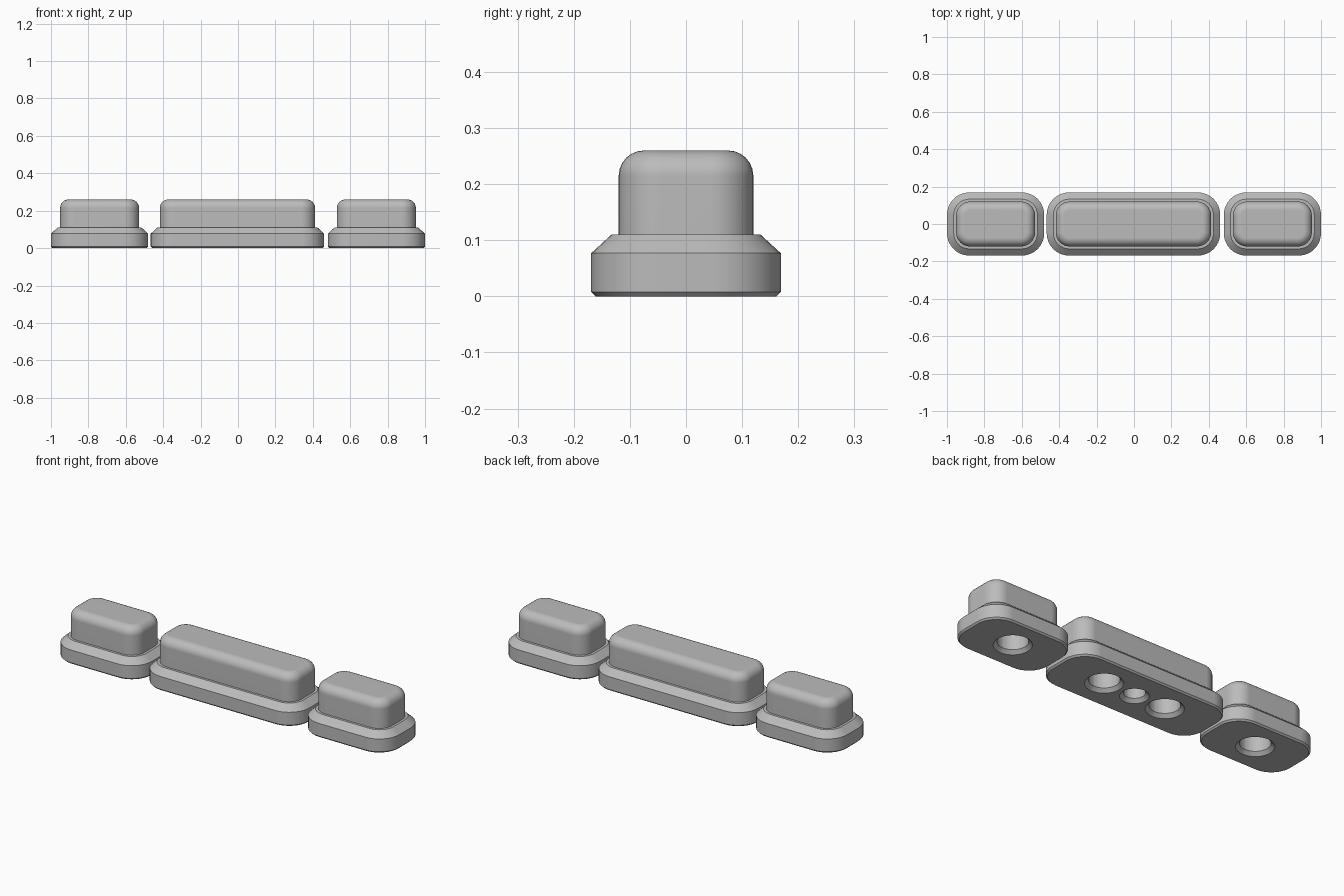
import bpy, bmesh
from math import sin, cos, pi

cube = bpy.data.objects.get("Cube")
if cube:
    bpy.data.objects.remove(cube, do_unlink=True)

grey = bpy.data.materials.new("rubber grey")
grey.use_nodes = True
grey.diffuse_color = (0.5, 0.5, 0.5, 1)
grey.node_tree.nodes["Principled BSDF"].inputs["Base Color"].default_value = (0.5, 0.5, 0.5, 1)

HALF_DEPTH, BASE_RADIUS = 0.169, 0.12
CAP_INSET, CAP_RADIUS, CAP_TOP, ROUND = 0.049, 0.075, 0.26, 0.045


def ring(bm, cx, hx, hy, radius, z, steps=8):
    """Rounded rectangle of vertices at height z."""
    verts = []
    for quarter, (sx, sy) in enumerate([(1, 1), (-1, 1), (-1, -1), (1, -1)]):
        for i in range(steps + 1):
            a = (quarter + i / steps) * pi / 2
            verts.append(bm.verts.new((cx + sx * (hx - radius) + radius * cos(a),
                                       sy * (hy - radius) + radius * sin(a), z)))
    return verts


def loft(bm, rings):
    """Skin stacked rings and close both ends."""
    for low, high in zip(rings, rings[1:]):
        n = len(low)
        for i in range(n):
            j = (i + 1) % n
            bm.faces.new((low[i], low[j], high[j], high[i]))
    bm.faces.new(rings[0][::-1])
    bm.faces.new(rings[-1])


def make_object(name, bm):
    mesh = bpy.data.meshes.new(name)
    bm.to_mesh(mesh)
    bm.free()
    obj = bpy.data.objects.new(name, mesh)
    bpy.context.collection.objects.link(obj)
    mesh.materials.append(grey)
    return obj


def make_pad(name, cx, half_width, holes):
    # Flanged base: (inset, height) steps from the underside to the ledge
    bm = bmesh.new()
    rings = [ring(bm, cx, half_width - s, HALF_DEPTH - s, BASE_RADIUS - s, z)
             for s, z in [(0.008, 0), (0, 0.008), (0, 0.077), (0.036, 0.11)]]
    # Raised button with a rounded top edge
    steps = 6
    profile = [(0, 0.11)] + [(ROUND * (1 - cos(i * pi / 2 / steps)),
                             CAP_TOP - ROUND * (1 - sin(i * pi / 2 / steps)))
                            for i in range(steps + 1)]
    rings += [ring(bm, cx, half_width - CAP_INSET - s, HALF_DEPTH - CAP_INSET - s,
                   CAP_RADIUS - s, z) for s, z in profile]
    loft(bm, rings)
    pad = make_object(name, bm)

    # Chamfered blind holes in the underside
    bm = bmesh.new()
    for offset, radius, depth in holes:
        rims = [(0.038, -0.02), (0, 0.018), (0, depth)]
        loft(bm, [ring(bm, cx + offset, radius + s, radius + s, radius + s - 0.0005, z)
                  for s, z in rims])
    cutter = make_object(name + "_cutter", bm)
    cutter.hide_render = True
    mod = pad.modifiers.new("holes", "BOOLEAN")
    mod.object, mod.operation, mod.solver = cutter, "DIFFERENCE", "EXACT"
    bpy.ops.object.select_all(action="DESELECT")
    pad.select_set(True)
    bpy.context.view_layer.objects.active = pad
    bpy.ops.object.modifier_apply(modifier=mod.name)
    bpy.data.objects.remove(cutter, do_unlink=True)

    bpy.ops.object.shade_smooth_by_angle(angle=pi / 7)
    weighted = pad.modifiers.new("flat_shading", "WEIGHTED_NORMAL")
    weighted.keep_sharp = True


# Two short end buttons and a long middle one
end_hole = [(0, 0.074, 0.15)]
make_pad("right_button", -0.74, 0.26, end_hole)
make_pad("left_button", 0.74, 0.26, end_hole)
make_pad("middle_button", -0.003, 0.464,
         [(-0.185, 0.074, 0.15), (0, 0.052, 0.15), (0.185, 0.074, 0.15)])
